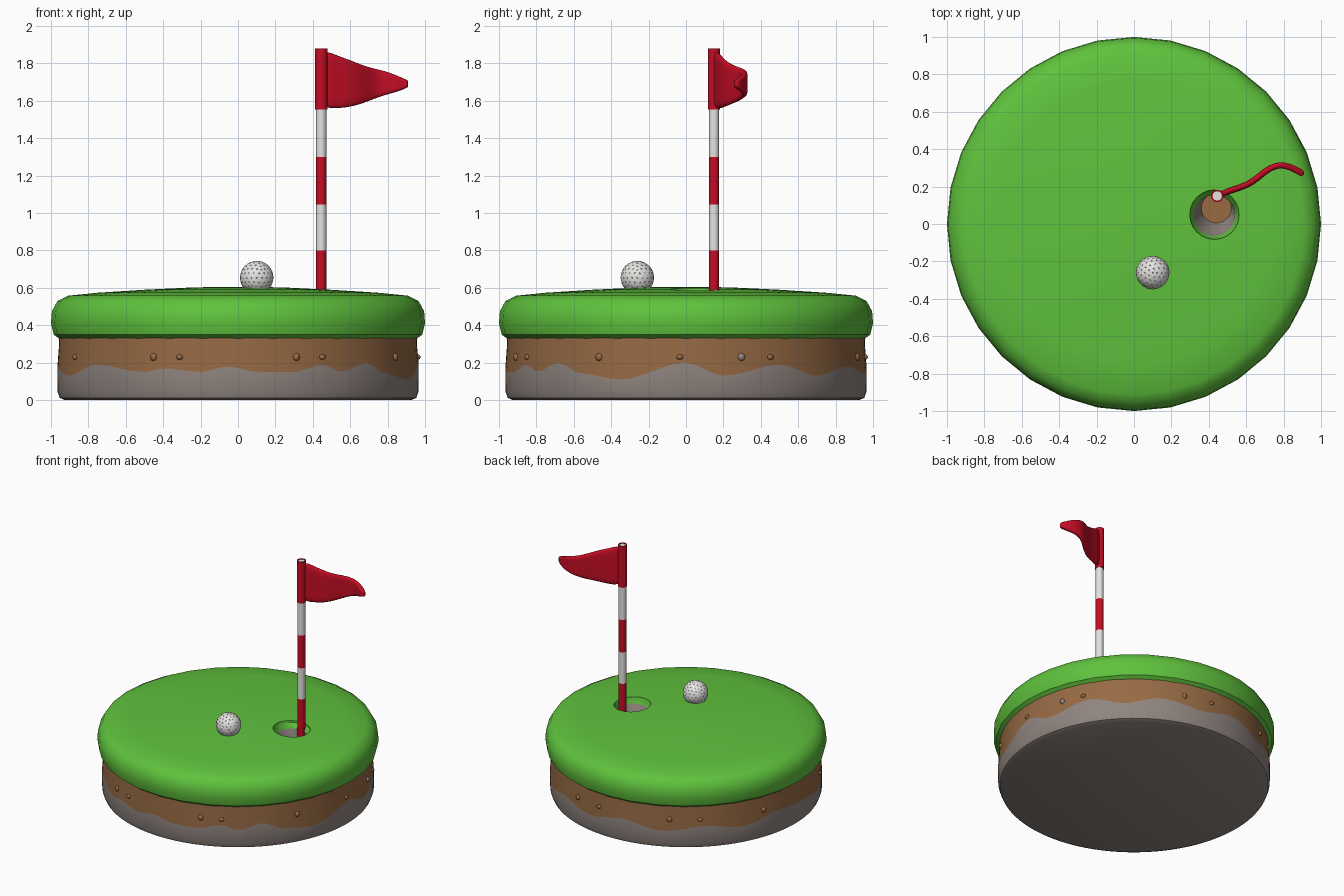
import bpy, bmesh, math
from mathutils import Vector

if "Cube" in bpy.data.objects:
    bpy.data.objects.remove(bpy.data.objects["Cube"])


def material(name, rgb):
    m = bpy.data.materials.new(name)
    m.diffuse_color = (*rgb, 1)
    m.use_nodes = True
    m.node_tree.nodes["Principled BSDF"].inputs["Base Color"].default_value = m.diffuse_color
    return m


GRASS = material("grass green", (0.115, 0.54, 0.046))
SOIL = material("soil brown", (0.31, 0.145, 0.058))
STONE = material("stone grey", (0.28, 0.235, 0.215))
RED = material("flag red", (0.56, 0.004, 0.018))
WHITE = material("off white", (0.78, 0.77, 0.75))


def finish(bm, name, mats, angle=35):
    bmesh.ops.recalc_face_normals(bm, faces=bm.faces[:])
    me = bpy.data.meshes.new(name)
    bm.to_mesh(me)
    bm.free()
    ob = bpy.data.objects.new(name, me)
    bpy.context.collection.objects.link(ob)
    for m in mats:
        me.materials.append(m)
    smooth(ob, angle)
    return ob


def smooth(ob, angle=35):
    bpy.ops.object.select_all(action='DESELECT')
    ob.select_set(True)
    bpy.context.view_layer.objects.active = ob
    bpy.ops.object.shade_smooth_by_angle(angle=math.radians(angle))


def loft(name, rings, segs, mats, bands=None, lift=None, angle=35):
    """Stack of circles (r, z, cx, cy); bands give a material per gap, plus both caps."""
    bm = bmesh.new()
    rows = []
    for i, (r, z, *c) in enumerate(rings):
        cx, cy = c or (0, 0)
        row = []
        for k in range(segs):
            a = 2 * math.pi * k / segs
            dz = lift(i, math.degrees(a)) if lift else 0
            row.append(bm.verts.new((cx + r * math.cos(a), cy + r * math.sin(a), z + dz)))
        rows.append(row)
    bands = bands or [0] * (len(rings) + 1)
    bm.faces.new(rows[0]).material_index = bands[0]
    for i in range(len(rows) - 1):
        for k in range(segs):
            n = (k + 1) % segs
            f = bm.faces.new((rows[i][k], rows[i][n], rows[i + 1][n], rows[i + 1][k]))
            f.material_index = bands[i + 1]
    bm.faces.new(rows[-1]).material_index = bands[-1]
    return finish(bm, name, mats, angle)


# Earth base: grey stone below a wavy line, brown soil above
WAVE = [(0, .20), (12, .13), (31, .19), (46, .13), (62, .18), (80, .14), (97, .19),
        (115, .14), (133, .18), (150, .14), (168, .19), (185, .17), (201, .13),
        (219, .19), (239, .15), (246, .17), (258, .15), (267, .18), (276, .15),
        (288, .15), (298, .19), (305, .15), (315, .20), (325, .14), (339, .11), (360, .20)]


def wave(i, deg):
    if i != 3:
        return 0
    for (a, p), (b, q) in zip(WAVE, WAVE[1:]):
        if a <= deg <= b:
            t = (deg - a) / (b - a)
            return p + (q - p) * t * t * (3 - 2 * t)
    return WAVE[0][1]


loft("earth_base", [(.925, 0), (.953, .012), (.965, .045), (.966, 0), (.957, .29), (.957, .345)],
     96, [STONE, SOIL], [0, 0, 0, 0, 1, 1, 1], wave)

# Rounded, slightly domed turf
turf = loft("turf", [(.90, .335), (.955, .328), (.985, .35), (1, .41), (.995, .475),
                     (.965, .53), (.91, .558), (.75, .574), (.5, .590), (.25, .602), (.06, .606)],
            32, [GRASS, STONE, SOIL])

# Hole: slanted cup cut into the turf, with green lip, grey wall, brown floor
cutter = loft("hole_cutter", [(.08, .40, .44, .085), (.11, .545, .43, .045),
                              (.132, .58, .43, .05), (.132, .75, .43, .05)],
              24, [GRASS, STONE, SOIL], [2, 1, 0, 0, 0])
cutter.hide_render = True
cut = turf.modifiers.new("hole", 'BOOLEAN')
cut.operation = 'DIFFERENCE'
cut.solver = 'EXACT'
cut.material_mode = 'TRANSFER'
cut.object = cutter
bpy.context.view_layer.objects.active = turf
bpy.ops.object.modifier_apply(modifier="hole")
bpy.data.objects.remove(cutter)
smooth(turf)

# Pebbles half buried in the soil
for n, deg in enumerate([-2, 18, 28, 72, 85, 118, 131, 160, 205, 242, 251, 289, 298, 331]):
    bm = bmesh.new()
    bmesh.ops.create_icosphere(bm, subdivisions=2, radius=.02)
    a = math.radians(deg)
    for v in bm.verts:
        v.co.z *= 1.1 if n % 2 else .8
        v.co += Vector((.957 * math.cos(a), .957 * math.sin(a), .23))
    finish(bm, "pebble", [STONE if deg == 18 else SOIL])

# Striped pole and the flag sleeve around its top
PX, PY = .445, .15
stripes = [.39, .80, 1.045, 1.30, 1.875]
loft("pole", [(.028, z, PX, PY) for z in stripes], 10, [RED, WHITE], [0, 0, 1, 0, 1, 1], angle=50)
loft("flag_sleeve", [(.033, 1.555, PX, PY), (.033, 1.88, PX, PY),
                     (.025, 1.88, PX, PY), (.025, 1.872, PX, PY)],
     12, [RED, WHITE], [0, 0, 0, 0, 1], angle=50)

# Waving pennant: columns of (x, y, bottom, top)
COLS = [(.455, .155, 1.557, 1.878), (.53, .185, 1.557, 1.845), (.60, .205, 1.565, 1.82),
        (.66, .245, 1.582, 1.795), (.71, .29, 1.602, 1.778), (.77, .318, 1.625, 1.765),
        (.83, .308, 1.642, 1.745), (.88, .283, 1.658, 1.722), (.908, .263, 1.675, 1.708)]
bm = bmesh.new()
grid = [[bm.verts.new((x, y, lo + (hi - lo) * j / 4)) for j in range(5)] for x, y, lo, hi in COLS]
for a, b in zip(grid, grid[1:]):
    for j in range(4):
        bm.faces.new((a[j], b[j], b[j + 1], a[j + 1]))
flag = finish(bm, "pennant", [RED], 60)
thick = flag.modifiers.new("thickness", 'SOLIDIFY')
thick.thickness = .034
thick.offset = 0
sub = flag.modifiers.new("rounding", 'SUBSURF')
sub.levels = sub.render_levels = 2

# Ball with dimples pressed in around every vertex of a sphere
bm = bmesh.new()
bmesh.ops.create_icosphere(bm, subdivisions=3, radius=.09)
dimples = bmesh.ops.bevel(bm, geom=bm.verts[:], offset=.0045, offset_type='OFFSET',
                          segments=1, profile=.5, affect='VERTICES')['faces']
bmesh.ops.inset_individual(bm, faces=dimples, thickness=.0012, depth=-.002)
bmesh.ops.translate(bm, verts=bm.verts[:], vec=(.1, -.26, .655))
finish(bm, "ball", [WHITE], 40)
